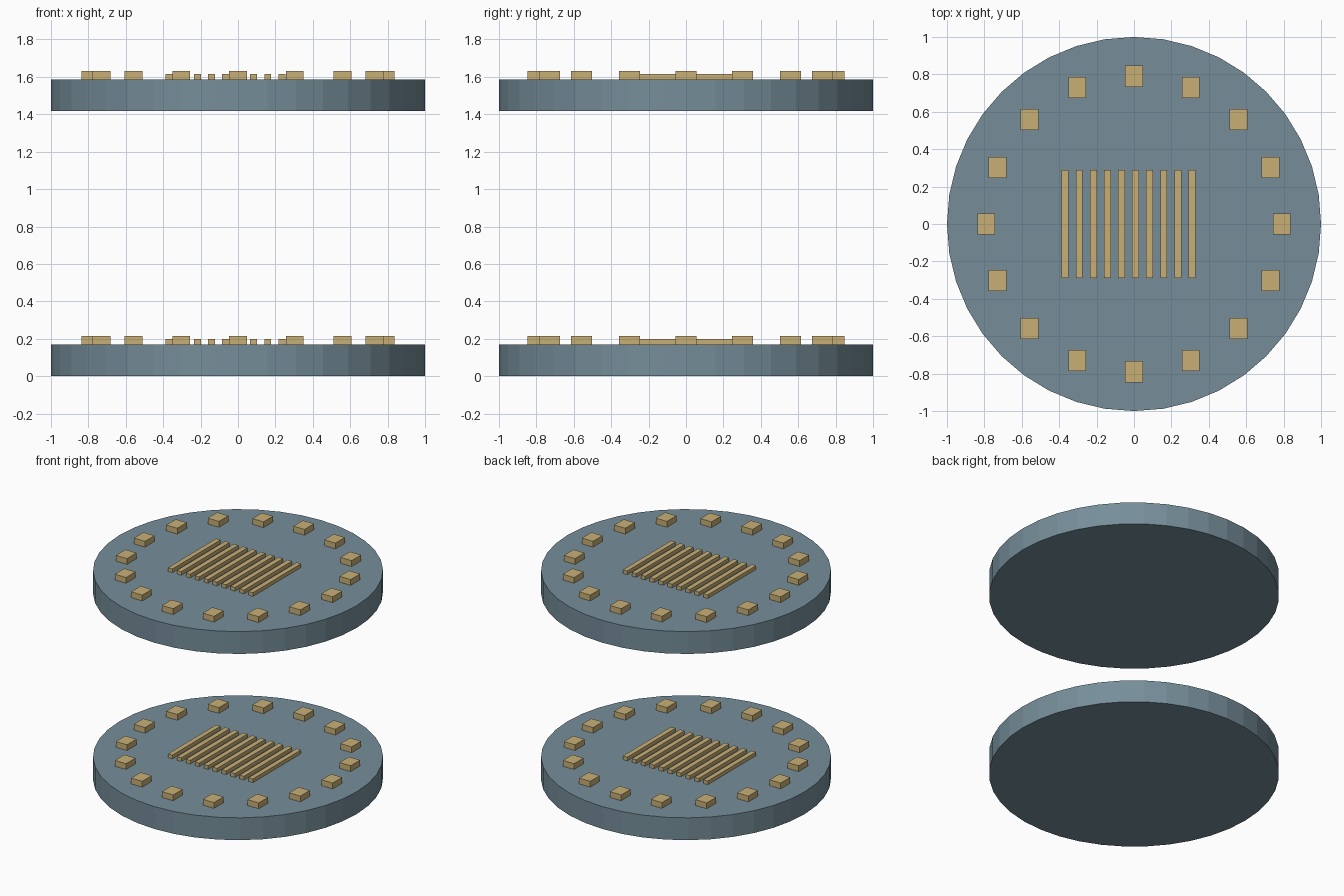
import bpy
import math

cube = bpy.data.objects.get("Cube")
if cube:
    bpy.data.objects.remove(cube, do_unlink=True)


def material(name, rgb):
    mat = bpy.data.materials.new(name)
    mat.use_nodes = True
    mat.diffuse_color = (*rgb, 1)
    mat.node_tree.nodes["Principled BSDF"].inputs["Base Color"].default_value = (*rgb, 1)
    return mat


slate = material("slate blue grey", (0.18, 0.27, 0.32))
brass = material("dull brass", (0.58, 0.43, 0.18))

DISC_H = 0.17
PAD_H, BAR_H = 0.044, 0.028
PAD_RING, PADS = 0.79, 16
BARS, BAR_START, BAR_STEP = 10, -0.368, 0.0753


def box(name, x, y, z, size):
    """Box standing on height z."""
    bpy.ops.mesh.primitive_cube_add(size=1, location=(x, y, z + size[2] / 2))
    obj = bpy.context.object
    obj.name = name
    obj.scale = size
    obj.data.materials.append(brass)


def plate(label, base):
    # Round faceted disc
    bpy.ops.mesh.primitive_cylinder_add(
        vertices=40, radius=1, depth=DISC_H, location=(0, 0, base + DISC_H / 2))
    disc = bpy.context.object
    disc.name = label + "_disc"
    disc.data.materials.append(slate)
    top = base + DISC_H
    # Ring of raised pads, all aligned with the axes
    for i in range(PADS):
        a = math.tau * i / PADS
        box(f"{label}_rim_pad_{i + 1}", PAD_RING * math.cos(a),
            PAD_RING * math.sin(a), top, (0.094, 0.114, PAD_H))
    # Grille of parallel bars
    for i in range(BARS):
        box(f"{label}_grille_bar_{i + 1}", BAR_START + BAR_STEP * i, 0, top,
            (0.037, 0.58, BAR_H))


# Two identical plates, one floating above the other
plate("lower", 0)
plate("upper", 1.417)
